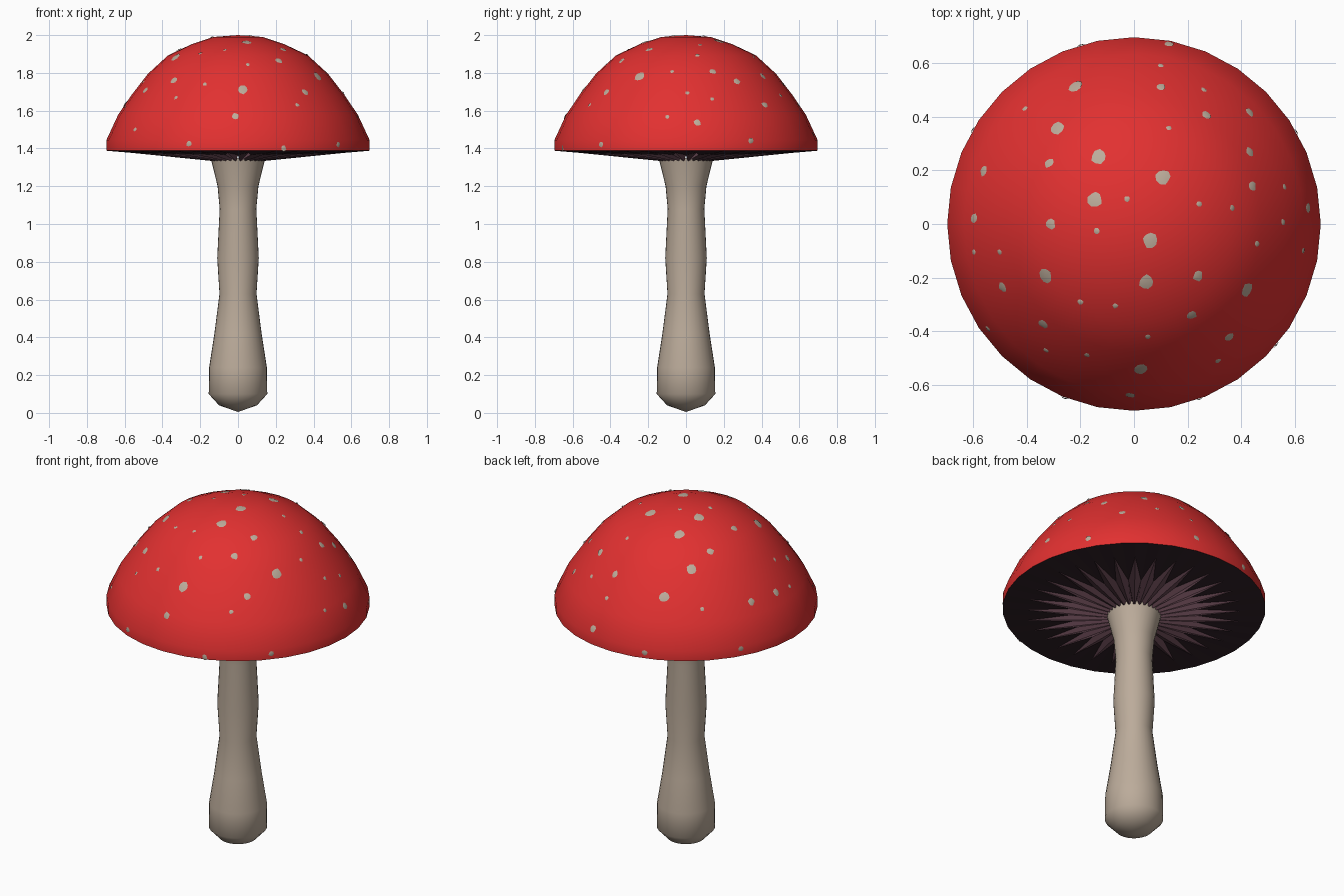
import bpy, bmesh, math, random
from mathutils import Vector
from mathutils.bvhtree import BVHTree

if "Cube" in bpy.data.objects:
    bpy.data.objects.remove(bpy.data.objects["Cube"])

random.seed(4)
SEG = 32


def material(name, rgb):
    m = bpy.data.materials.new(name)
    m.diffuse_color = (*rgb, 1)
    m.use_nodes = True
    m.node_tree.nodes["Principled BSDF"].inputs["Base Color"].default_value = m.diffuse_color
    return m


RED = material("cap red", (0.76, 0.03, 0.03))
CREAM = material("stem cream", (0.50, 0.41, 0.325))
GILL = material("gill purple", (0.15, 0.07, 0.095))
DARK = material("dark gill purple", (0.03, 0.015, 0.021))


def finish(name, bm, mats, angle=40):
    bmesh.ops.recalc_face_normals(bm, faces=bm.faces)
    me = bpy.data.meshes.new(name)
    bm.to_mesh(me)
    for m in mats:
        me.materials.append(m)
    if angle:
        me.shade_smooth()
        me.set_sharp_from_angle(angle=math.radians(angle))
    ob = bpy.data.objects.new(name, me)
    bpy.context.collection.objects.link(ob)
    return ob


def polar(r, a, z):
    return Vector((r * math.cos(a), r * math.sin(a), z))


def lathe(profile):
    """Turn (radius, height) points round the z axis."""
    bm = bmesh.new()
    rings = []
    for r, z in profile:
        n = 1 if r == 0 else SEG
        rings.append([bm.verts.new(polar(r, math.tau * i / SEG, z)) for i in range(n)])
    for a, b in zip(rings, rings[1:]):
        for i in range(SEG):
            j = (i + 1) % SEG
            if len(a) == 1:
                bm.faces.new((a[0], b[i], b[j]))
            elif len(b) == 1:
                bm.faces.new((a[i], a[j], b[0]))
            else:
                bm.faces.new((a[i], a[j], b[j], b[i]))
    return bm


# stem with bulbous foot and flared neck
finish("stem", lathe([(0, 0.005), (0.10, 0.04), (0.155, 0.10), (0.153, 0.24), (0.125, 0.42),
                      (0.098, 0.63), (0.11, 0.82), (0.097, 1.08), (0.108, 1.20),
                      (0.145, 1.35)]), [CREAM], 60)

# domed cap
cap = lathe([(0, 2.0), (0.13, 1.99), (0.243, 1.953), (0.37, 1.893), (0.476, 1.796),
             (0.566, 1.68), (0.635, 1.577), (0.697, 1.444), (0.697, 1.388)])
cap_ob = finish("cap", cap, [RED], 40)
cap.normal_update()
tree = BVHTree.FromBMesh(cap)

# gills: dark outer band, pleated lighter star inside
bm = bmesh.new()
N = SEG * 2
rim, mid, inner = [], [], []
for i in range(N):
    a = math.tau * i / N
    ridge = i % 2
    r_rim = 0.697 * (1 if not ridge else math.cos(math.pi / SEG))
    r_mid = 0.57 if ridge else 0.34
    rim.append(bm.verts.new(polar(r_rim, a, 1.388)))
    mid.append(bm.verts.new(polar(r_mid, a, 1.377 if ridge else 1.366)))
    inner.append(bm.verts.new(polar(0.10, a, 1.33 if ridge else 1.37)))
for i in range(N):
    j = (i + 1) % N
    bm.faces.new((rim[i], rim[j], mid[j], mid[i]))
    f = bm.faces.new((mid[i], mid[j], inner[j], inner[i]))
    f.material_index = 1
finish("gills", bm, [DARK, GILL], None)

# spots: thin irregular patches lying on the cap
LARGE = [(-.216, .514), (-.287, .357), (.108, .175), (.06, -.06), (-.328, -.194),
         (.045, -.216), (.42, -.246), (.026, -.54), (-.145, .093), (-.13, .25)]
MEDIUM = [(.10, .51), (.43, .417), (-.316, .227), (.432, .268), (.44, .141), (-.56, .197),
          (-.596, .02), (-.31, 0), (.238, -.194), (.216, -.339), (-.339, -.372), (.354, -.42),
          (.27, .406), (.648, .06), (-.49, -.235), (-.015, -.637), (.13, .67)]
SMALL = [(.10, .59), (-.406, .43), (.13, .357), (-.026, .093), (.242, .074), (.365, .06),
         (.555, .007), (.458, -.074), (-.596, -.104), (-.5, -.104), (.63, -.1), (-.2, -.29),
         (-.07, -.305), (-.544, -.39), (.052, -.42), (-.328, -.47), (-.175, -.488), (.313, -.51),
         (.26, .5), (.56, .138), (-.138, -.026)]
RIM = [(-.26, -.65, 1.425), (.24, -.65, 1.40), (.53, -.45, 1.42), (.6, .34, 1.44),
       (-.6, .35, 1.43), (-.2, .67, 1.42)]

spots = bmesh.new()


def add_spot(p, n, size):
    u = n.orthogonal().normalized()
    v = n.cross(u)
    centre = spots.verts.new(p + n * 0.006)
    edge = []
    for k in range(9):
        a = math.tau * k / 9
        r = size * random.uniform(0.85, 1.15)
        edge.append(spots.verts.new(p + (u * math.cos(a) + v * math.sin(a)) * r + n * 0.002))
    for k in range(9):
        spots.faces.new((centre, edge[k], edge[(k + 1) % 9]))


for group, size in ((LARGE, 0.028), (MEDIUM, 0.019), (SMALL, 0.011)):
    for x, y in group:
        p, n, _, _ = tree.ray_cast(Vector((x, y, 3)), Vector((0, 0, -1)))
        if p:
            add_spot(p, n if n.z > 0 else -n, size)
for q in RIM:
    p, n, _, _ = tree.find_nearest(Vector(q))
    add_spot(p, n if n.dot(Vector((q[0], q[1], 0))) > 0 else -n, 0.015)
finish("cap_spots", spots, [CREAM], 60)
